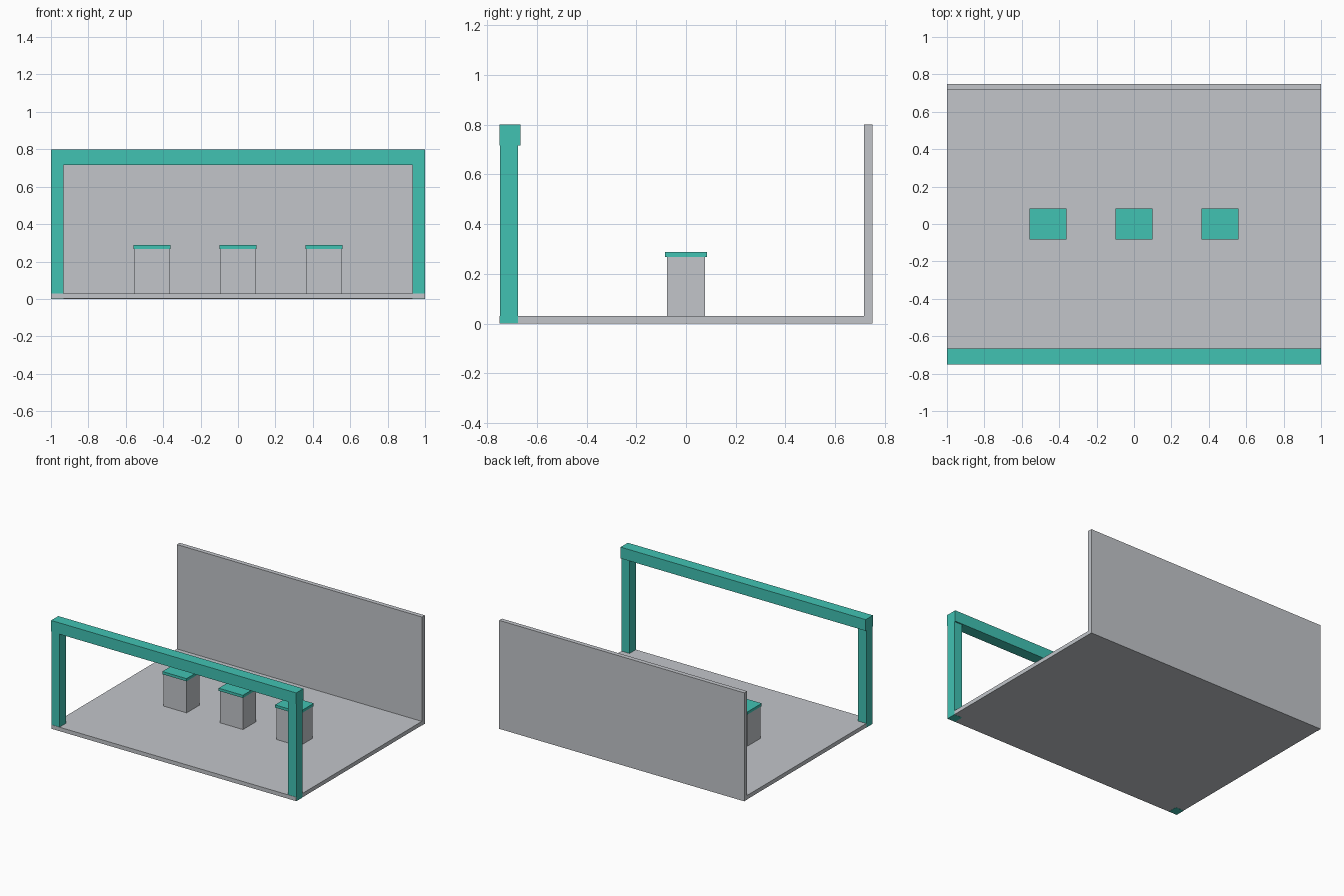
import bpy

if "Cube" in bpy.data.objects:
    bpy.data.objects.remove(bpy.data.objects["Cube"])


def material(name, color):
    m = bpy.data.materials.new(name)
    m.diffuse_color = (*color, 1)
    m.use_nodes = True
    m.node_tree.nodes["Principled BSDF"].inputs["Base Color"].default_value = m.diffuse_color
    return m


grey = material("pale_grey", (0.54, 0.56, 0.59))
teal = material("teal", (0.053, 0.54, 0.45))


def box(name, x, y, z, mat):
    """Box spanning the given (min, max) range on each axis."""
    spans = (x, y, z)
    bpy.ops.mesh.primitive_cube_add(size=1, location=[(a + b) / 2 for a, b in spans])
    ob = bpy.context.object
    ob.name = name
    ob.scale = [b - a for a, b in spans]
    bpy.ops.object.transform_apply(location=False, rotation=False, scale=True)
    ob.data.materials.append(mat)
    return ob


# Floor slab, a hair inside the posts so their feet show at the corners
box("floor", (-0.999, 0.999), (-0.749, 0.716), (0.001, 0.03), grey)

# Back wall
box("back_wall", (-1, 1), (0.716, 0.749), (0, 0.8), grey)

# Front frame: two posts carrying a slightly deeper beam
for side, x in (("left", (-1, -0.933)), ("right", (0.933, 1))):
    box(f"front_post_{side}", x, (-0.747, -0.675), (0, 0.717), teal)
box("front_beam", (-1, 1), (-0.75, -0.666), (0.717, 0.8), teal)

# Row of three pedestals with overhanging tops
for i, cx in enumerate((-0.46, 0, 0.46), 1):
    box(f"pedestal_{i}", (cx - 0.094, cx + 0.094), (-0.076, 0.076), (0.03, 0.267), grey)
    box(f"pedestal_top_{i}", (cx - 0.099, cx + 0.099), (-0.084, 0.084), (0.267, 0.287), teal)
